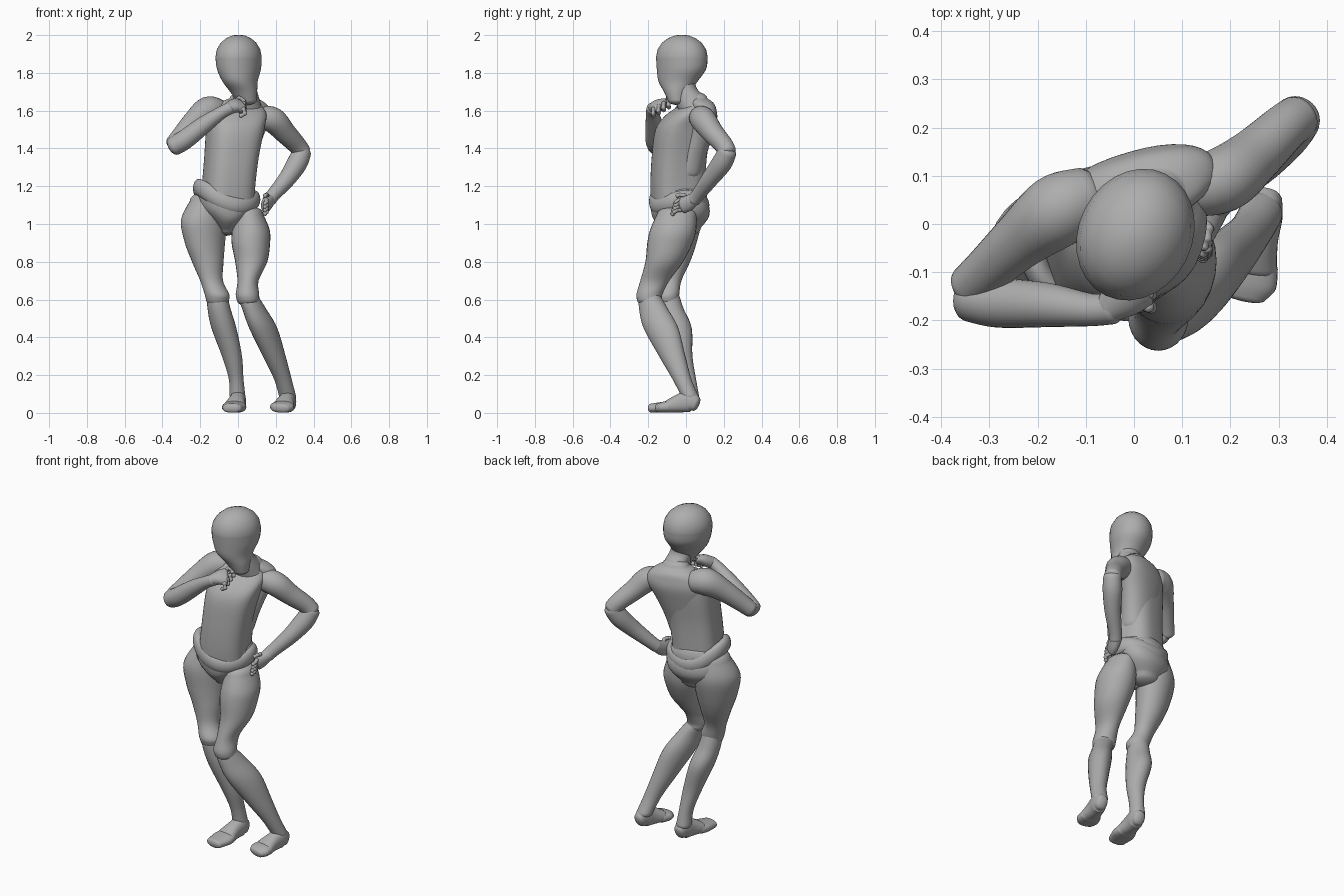
import bpy, bmesh, math
from mathutils import Vector

cube = bpy.data.objects.get("Cube")
if cube:
    bpy.data.objects.remove(cube, do_unlink=True)

grey = bpy.data.materials.new("plain grey")
grey.use_nodes = True
grey.diffuse_color = (0.42, 0.42, 0.42, 1)
grey.node_tree.nodes["Principled BSDF"].inputs["Base Color"].default_value = (0.42, 0.42, 0.42, 1)

TURN = math.radians(16)                                   # body turned towards its left
SIDE = Vector((math.cos(TURN), math.sin(TURN), 0))
DIAG = (1, -1, 0)


def spline(pts, steps=5, closed=False):
    """Smooth interpolation through tuples (x, y, z, radius_a, radius_b)."""
    n, out = len(pts), []
    get = (lambda i: pts[i % n]) if closed else (lambda i: pts[min(max(i, 0), n - 1)])
    for i in range(n if closed else n - 1):
        quads = list(zip(get(i - 1), get(i), get(i + 1), get(i + 2)))
        for k in range(steps):
            t = k / steps
            out.append([0.5 * (2 * b + (c - a) * t + (2 * a - 5 * b + 4 * c - d) * t * t
                               + (3 * b - a - 3 * c + d) * t ** 3) for a, b, c, d in quads])
    if not closed:
        out.append(list(pts[-1]))
    return out


def loft(name, pts, side=(1, 0, 0), flat=False, power=2.0, caps=(0.6, 0.6), segs=28, closed=False):
    """Skin of elliptical rings along a path, with domed ends; flat keeps the rings level."""
    pts = [tuple(p) if len(p) == 5 else tuple(p) + (p[3],) for p in pts]
    path = spline(pts, closed=closed)
    n, rings = len(path), []
    for i, p in enumerate(path):
        if closed:
            a, b = path[i - 1], path[(i + 1) % n]
        else:
            a, b = path[max(i - 1, 0)], path[min(i + 1, n - 1)]
        t = (Vector(b[:3]) - Vector(a[:3])).normalized()
        if flat:
            t = Vector((0, 0, math.copysign(1, t.z)))
        rings.append((Vector(p[:3]), t, max(p[3], .004), max(p[4], .004)))
    if not closed:
        def dome(ring, e, sign):
            c, t, ra, rb = ring
            return [(c + t * sign * e * min(ra, rb) * math.sin(w), t, ra * math.cos(w), rb * math.cos(w))
                    for w in (math.radians(d) for d in (20, 40, 58, 74, 86))]
        rings = dome(rings[0], caps[0], -1)[::-1] + rings + dome(rings[-1], caps[1], 1)
    bm = bmesh.new()
    loops = []
    for c, t, ra, rb in rings:
        u = Vector(side)
        u = (u - t * u.dot(t)).normalized()
        v = t.cross(u)
        loop = []
        for k in range(segs):
            w = 2 * math.pi * k / segs
            cw, sw = math.cos(w), math.sin(w)
            x = math.copysign(abs(cw) ** (2 / power), cw) * ra
            y = math.copysign(abs(sw) ** (2 / power), sw) * rb
            loop.append(bm.verts.new(c + u * x + v * y))
        loops.append(loop)
    pairs = list(zip(loops, loops[1:]))
    if closed:
        pairs.append((loops[-1], loops[0]))
    else:
        bm.faces.new(loops[0])
        bm.faces.new(loops[-1])
    for a, b in pairs:
        for k in range(segs):
            m = (k + 1) % segs
            bm.faces.new((a[k], a[m], b[m], b[k]))
    bmesh.ops.recalc_face_normals(bm, faces=bm.faces)
    for f in bm.faces:
        f.smooth = True
    mesh = bpy.data.meshes.new(name)
    bm.to_mesh(mesh)
    bm.free()
    mesh.materials.append(grey)
    obj = bpy.data.objects.new(name, mesh)
    bpy.context.collection.objects.link(obj)


# Head, looking towards its right, and neck
loft("head", [(.003, -.022, 1.884, .118, .141), (.005, -.024, 1.82, .112, .135), (.011, -.042, 1.755, .09, .107),
              (.03, -.046, 1.70, .072, .07), (.045, -.045, 1.655, .055, .05)],
     side=(1, -.5, 0), flat=True, caps=(1, .5))
loft("neck", [(.025, -.01, 1.78, .06, .057), (.033, -.002, 1.72, .064, .058), (.042, .025, 1.665, .07, .082),
              (.03, .045, 1.6, .1, .085)], flat=True)

# Torso, with the shoulders sloping up into the neck and down into the back
loft("torso", [(-.055, -.042, 1.1, .135, .135), (-.05, -.044, 1.2, .134, .138), (-.035, -.036, 1.35, .137, .139),
               (-.015, -.014, 1.5, .147, .139), (0, .02, 1.58, .148, .112), (.01, .045, 1.625, .115, .07)],
     side=SIDE, flat=True, power=2.9, caps=(.2, .4), segs=40)
loft("shoulders", [(.03, .055, 1.665, .075, .055), (.022, .068, 1.64, .125, .07), (.015, .075, 1.605, .16, .073),
                   (.008, .073, 1.55, .165, .078), (-.008, .05, 1.46, .143, .078), (-.025, .02, 1.36, .13, .08),
                   (-.035, 0, 1.27, .12, .08)],
     side=SIDE, flat=True, power=2.3, segs=36)

# Pelvis, seat and the rolled hip band, which dips at front and back
loft("pelvis", [(-.067, -.045, .965, .035, .065), (-.065, -.045, 1.02, .085, .125), (-.06, -.038, 1.08, .145, .147),
                (-.062, -.036, 1.15, .16, .145), (-.06, -.038, 1.185, .142, .137)], side=SIDE, flat=True, power=2.2,
     caps=(.6, .1))
loft("seat", [(-.076, .005, .98, .09, .072), (-.076, .012, 1.035, .146, .103), (-.072, .005, 1.09, .168, .112),
              (-.068, -.015, 1.15, .166, .105)], side=SIDE, flat=True, power=2.1, caps=(.6, .2))
band = []
for k in range(16):
    w = 2 * math.pi * k / 16
    cw, sw = math.cos(w), math.sin(w)
    p = Vector((-.06, -.036, 0)) + SIDE * .152 * cw + Vector((SIDE.y, -SIDE.x, 0)) * .13 * sw
    band.append((p.x, p.y, 1.163 - .03 * cw - .06 * sw * sw, .046, .028))
loft("hip_band", band, side=(0, 0, 1), closed=True, segs=16)

# Legs: thigh, calf, foot and toe piece on each side
loft("right_thigh", [(-.163, -.03, 1.12, .095, .09), (-.18, -.035, 1.02, .132, .107), (-.175, -.046, .9, .114, .094),
                     (-.16, -.06, .8, .087, .078), (-.14, -.083, .7, .063, .056), (-.112, -.1, .63, .066, .064),
                     (-.108, -.1, .6, .062, .06)], side=(1, .8, 0), flat=True)
loft("right_calf", [(-.11, -.095, .62, .055, .06), (-.1, -.082, .55, .061, .07), (-.075, -.05, .45, .066, .08),
                    (-.032, -.022, .3, .053, .056), (-.01, .008, .18, .039, .045), (-.003, .025, .09, .042, .044)],
     flat=True)
loft("left_thigh", [(.06, -.05, 1.05, .075, .105), (.068, -.068, .97, .099, .122), (.068, -.085, .9, .102, .12),
                    (.07, -.115, .8, .085, .1), (.053, -.165, .7, .056, .077), (.05, -.193, .63, .062, .069),
                    (.053, -.194, .6, .06, .066)], flat=True)
loft("left_calf", [(.055, -.19, .61, .062, .056), (.086, -.172, .55, .082, .056), (.133, -.133, .45, .1, .064),
                   (.192, -.073, .3, .074, .055), (.237, -.022, .18, .052, .045), (.262, .02, .09, .046, .045)],
     side=(.5, .87, 0), flat=True)
for name, ox, lean in (("left", .262, .25), ("right", -.002, .16)):
    def along(y, z, ra, rb):
        return (ox + lean * y, y, z, ra, rb)
    loft(name + "_foot", [along(.05, .05, .034, .042), along(.02, .06, .042, .056), along(-.03, .052, .045, .05),
                          along(-.085, .037, .057, .036)], power=2.3)
    loft(name + "_toes", [along(-.08, .034, .058, .033), along(-.12, .03, .064, .029),
                          along(-.145 if name == "left" else -.185, .025, .05, .024)], power=2.4)

# Arms
loft("right_upper_arm", [(-.1, .055, 1.595, .065), (-.16, .026, 1.598, .076), (-.235, -.033, 1.54, .06),
                         (-.3, -.092, 1.47, .05), (-.34, -.127, 1.425, .045)], side=DIAG)
loft("right_forearm", [(-.338, -.152, 1.413, .051), (-.28, -.163, 1.448, .052), (-.18, -.168, 1.525, .046),
                       (-.09, -.178, 1.588, .034), (-.045, -.175, 1.612, .033)], side=(0, 1, 0))
loft("left_upper_arm", [(.11, .075, 1.565, .06), (.185, .092, 1.55, .068), (.25, .142, 1.483, .058),
                        (.31, .198, 1.42, .05), (.337, .218, 1.383, .048)], side=DIAG)
loft("left_forearm", [(.338, .218, 1.38, .05), (.312, .188, 1.32, .054), (.26, .128, 1.24, .046),
                      (.192, .068, 1.16, .037), (.168, .043, 1.13, .036)], side=DIAG)

# Hands with curled fingers
loft("right_palm", [(-.05, -.173, 1.61, .033), (-.02, -.15, 1.625, .047, .033), (.008, -.13, 1.628, .054, .028)],
     side=(0, 1, .5))
loft("left_palm", [(.168, .045, 1.132, .034), (.155, .01, 1.11, .03, .042), (.145, -.02, 1.098, .024, .042)],
     side=(1, 0, 0))


def finger(name, base, offsets):
    """Three beaded joints following the curl."""
    ends = [Vector(base)] + [Vector(base) + Vector(o) for o in offsets]
    for j in range(3):
        a, b = ends[j], ends[j + 1]
        loft(f"{name}_joint_{j + 1}", [(*a, .012), (*a.lerp(b, .5), .01), (*b, .012)],
             side=(.3, .7, .5), caps=(.9, .9), segs=10)


for i in range(4):
    finger(f"right_finger_{i + 1}", (.008, -.168 + .027 * i, 1.605 + .015 * i),
           [(.022, -.004, .004), (.028, -.006, -.02), (.008, -.004, -.032)])
    finger(f"left_finger_{i + 1}", (.143, -.018 - .004 * i, 1.128 - .018 * i),
           [(.008, -.02, -.002), (.008, -.032, -.01), (.0, -.04, -.02)])
finger("right_thumb", (-.01, -.105, 1.655), [(.015, .01, .012), (.03, .012, .008), (.04, .01, -.004)])
finger("left_thumb", (.15, .005, 1.14), [(.004, -.015, .012), (0, -.035, .014), (-.006, -.05, .01)])
